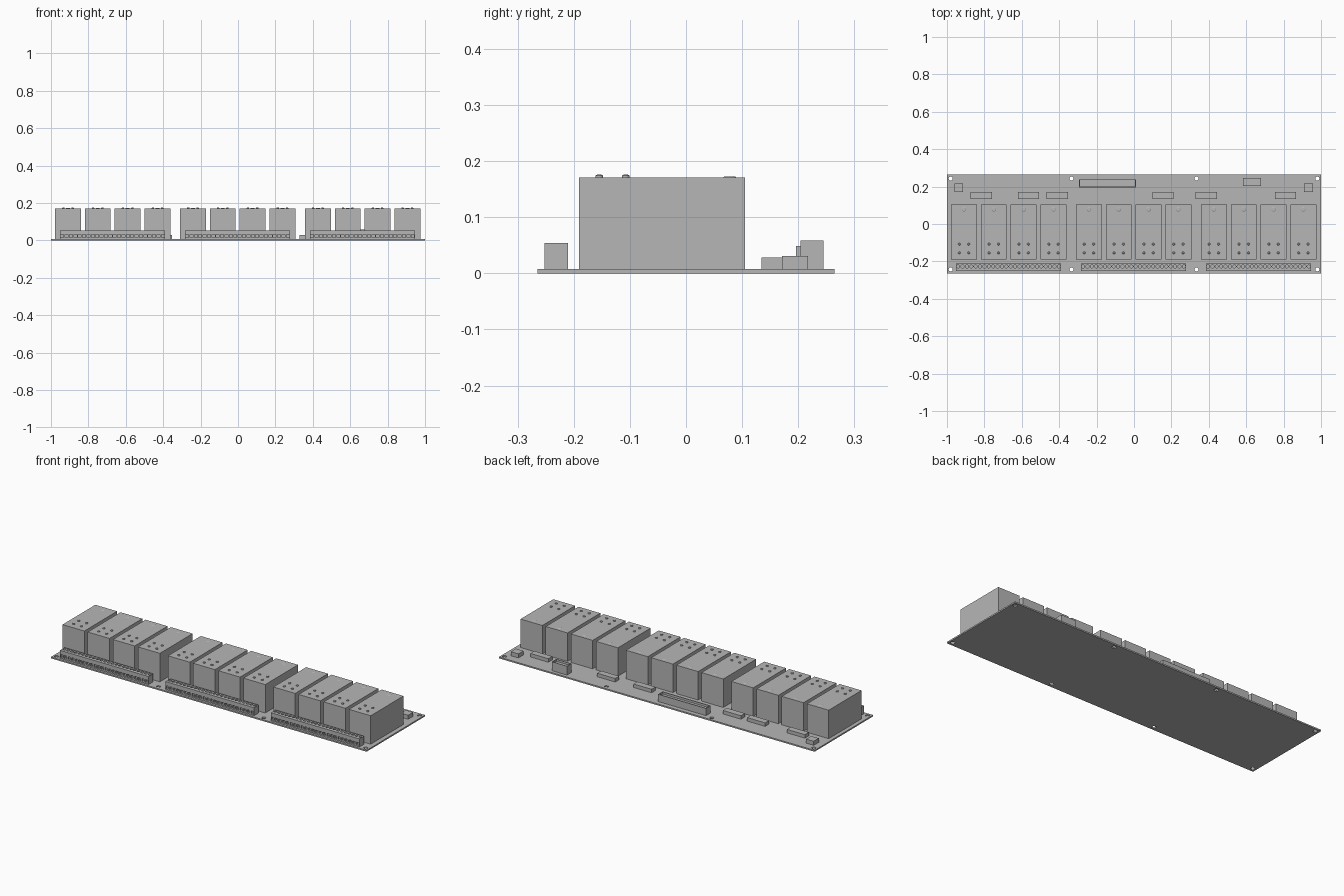
import bpy, bmesh
from mathutils import Matrix, Vector

cube = bpy.data.objects.get("Cube")
if cube:
    bpy.data.objects.remove(cube, do_unlink=True)

GREY = (0.47, 0.47, 0.47, 1.0)
grey = bpy.data.materials.new("plain grey")
grey.use_nodes = True
grey.diffuse_color = GREY
grey.node_tree.nodes["Principled BSDF"].inputs["Base Color"].default_value = GREY

BOARD_TOP = 0.008
BANKS = [-0.668, 0.0, 0.668]


def add_box(bm, x, y, z):
    """Box from (min, max) ranges; returns its faces."""
    lo, hi = Vector((x[0], y[0], z[0])), Vector((x[1], y[1], z[1]))
    mat = Matrix.Translation((lo + hi) / 2) @ Matrix.Diagonal((*(hi - lo), 1))
    verts = bmesh.ops.create_cube(bm, size=1, matrix=mat)["verts"]
    return list({f for v in verts for f in v.link_faces})


def add_disc(bm, x, y, z0, z1, r, r_top=None, sides=16):
    bmesh.ops.create_cone(bm, cap_ends=True, segments=sides, radius1=r,
                          radius2=r if r_top is None else r_top, depth=z1 - z0,
                          matrix=Matrix.Translation((x, y, (z0 + z1) / 2)))


def finish(name, bm):
    mesh = bpy.data.meshes.new(name)
    bm.to_mesh(mesh)
    bm.free()
    mesh.materials.append(grey)
    obj = bpy.data.objects.new(name, mesh)
    bpy.context.collection.objects.link(obj)
    return obj


def cut(obj, cutter):
    """Subtract the cutter, bake the result and drop the cutter."""
    cutter.hide_render = True
    mod = obj.modifiers.new("holes", "BOOLEAN")
    mod.operation, mod.solver, mod.object = "DIFFERENCE", "EXACT", cutter
    deps = bpy.context.evaluated_depsgraph_get()
    baked = bpy.data.meshes.new_from_object(obj.evaluated_get(deps))
    obj.modifiers.clear()
    obj.data = baked
    bpy.data.objects.remove(cutter, do_unlink=True)


def copy_at(obj, name, x):
    other = bpy.data.objects.new(name, obj.data)
    other.location.x = x
    bpy.context.collection.objects.link(other)


def open_box(name, x, y, top, wall, depth):
    """Connector shell with a recessed top."""
    bm = bmesh.new()
    faces = add_box(bm, x, y, (BOARD_TOP, top))
    lid = max(faces, key=lambda f: f.calc_center_median().z)
    bmesh.ops.inset_region(bm, faces=[lid], thickness=wall)
    floor = bmesh.ops.extrude_discrete_faces(bm, faces=[lid])["faces"]
    bmesh.ops.translate(bm, verts=floor[0].verts, vec=(0, 0, -depth))
    finish(name, bm)


# Circuit board with mounting holes
bm = bmesh.new()
add_box(bm, (-1, 1), (-0.265, 0.265), (0, BOARD_TOP))
board = finish("circuit_board", bm)
bm = bmesh.new()
for x in (-0.98, -0.334, 0.334, 0.98):
    for y in (-0.243, 0.243):
        add_disc(bm, x, y, -0.02, 0.03, 0.011)
cut(board, finish("mounting_hole_cutter", bm))

# Relay: body, four rivets and a shallow button on top
RELAY_TOP = 0.171
bm = bmesh.new()
add_box(bm, (-0.069, 0.069), (-0.191, 0.1055), (BOARD_TOP, RELAY_TOP))
for x in (-0.025, 0.025):
    for y in (-0.1545, -0.1075):
        add_disc(bm, x, y, RELAY_TOP, RELAY_TOP + 0.003, 0.0067)
        add_disc(bm, x, y, RELAY_TOP + 0.003, RELAY_TOP + 0.005, 0.0067, 0.004)
add_disc(bm, 0, 0.078, RELAY_TOP, RELAY_TOP + 0.002, 0.012, 0.009)
relay = finish("relay_1", bm)
centres = [bank - 0.241 + i * 0.1595 for bank in BANKS for i in range(4)]
relay.location.x = centres[0]
for i, x in enumerate(centres[1:], 2):
    copy_at(relay, f"relay_{i}", x)

# Terminal strip: wire openings in front, screw wells on top
POLES, HALF = 24, 0.281
bm = bmesh.new()
add_box(bm, (-HALF, HALF), (-0.252, -0.210), (BOARD_TOP, 0.054))
strip = finish("terminal_strip_1", bm)
bm = bmesh.new()
pitch = 2 * HALF / POLES
for i in range(POLES):
    x = -HALF + (i + 0.5) * pitch
    add_box(bm, (x - 0.008, x + 0.008), (-0.27, -0.24), (0.015, 0.031))
    add_disc(bm, x, -0.227, 0.042, 0.07, 0.0085, sides=12)
cut(strip, finish("terminal_cutter", bm))
strip.location.x = BANKS[0] - 0.003
for i, bank in enumerate(BANKS[1:], 2):
    copy_at(strip, f"terminal_strip_{i}", bank - 0.003)

# Driver chips behind the relays
for i, x in enumerate((-0.816, -0.564, -0.411, 0.155, 0.386, 0.81), 1):
    bm = bmesh.new()
    add_box(bm, (x - 0.057, x + 0.057), (0.135, 0.171), (BOARD_TOP, 0.028))
    finish(f"driver_chip_{i}", bm)

# Small blocks at the rear corners
for name, x in (("right_corner_block", -0.937), ("left_corner_block", 0.934)):
    bm = bmesh.new()
    add_box(bm, (x - 0.024, x + 0.024), (0.171, 0.217), (BOARD_TOP, 0.031))
    finish(name, bm)

# Rear connectors
open_box("ribbon_connector", (-0.294, 0.01), (0.196, 0.239), 0.049, 0.007, 0.012)
open_box("power_connector", (0.583, 0.679), (0.204, 0.245), 0.059, 0.004, 0.012)
